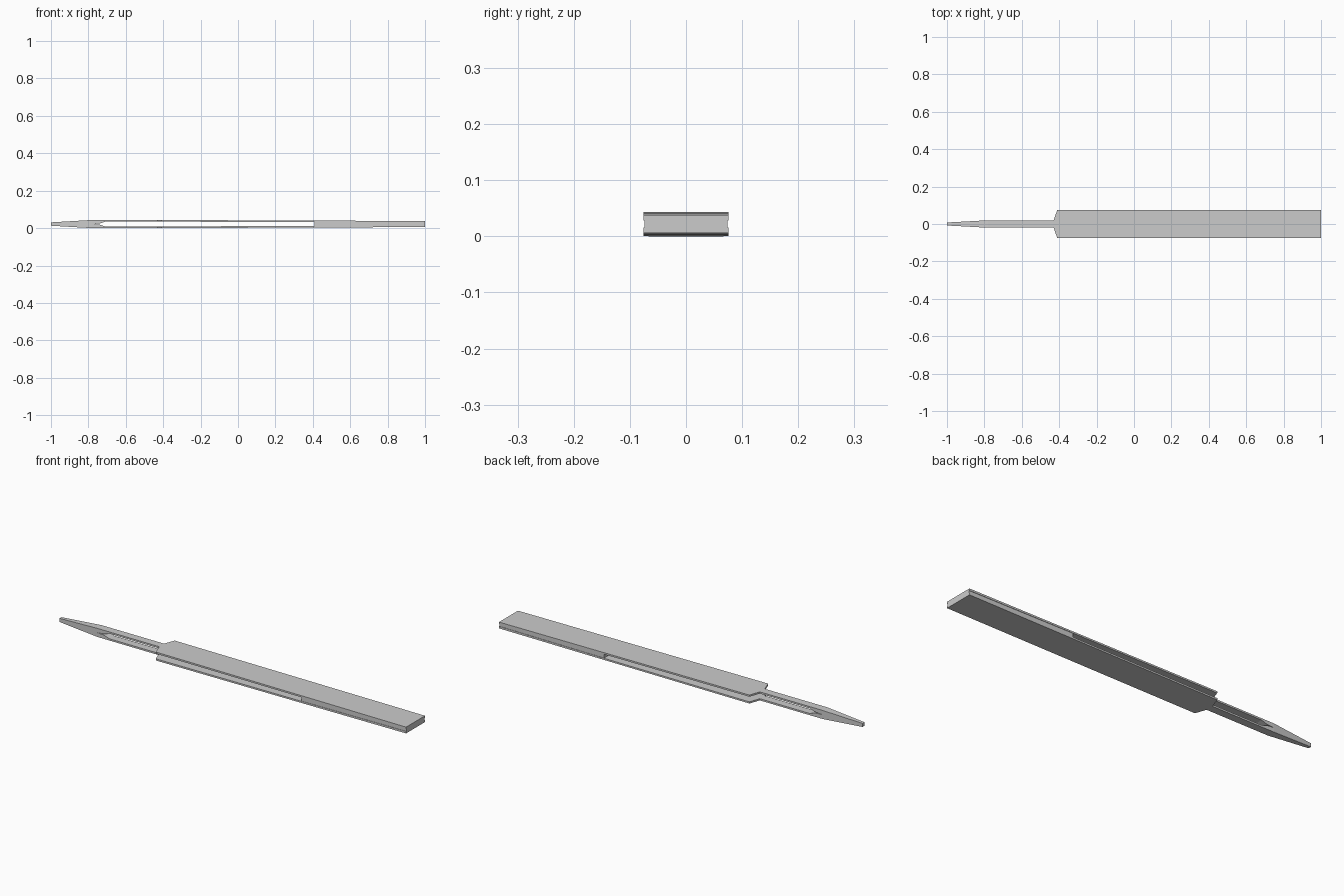
import bpy, bmesh
from mathutils import Vector

if "Cube" in bpy.data.objects:
    bpy.data.objects.remove(bpy.data.objects["Cube"])

MID = 0.0218  # height of the plane the two arms mirror about


def loft(name, stations, side=1):
    """Rectangular sections (x, half width, inner z, outer z) joined along x."""
    bm = bmesh.new()
    rings = []
    for x, w, lo, hi in stations:
        corners = [(-w, lo), (w, lo), (w, hi), (-w, hi)]
        rings.append([bm.verts.new(Vector((x, y, MID + side * z))) for y, z in corners])
    for a, b in zip(rings, rings[1:]):
        for i in range(4):
            j = (i + 1) % 4
            bm.faces.new((a[i], a[j], b[j], b[i]))
    bm.faces.new(rings[0])
    bm.faces.new(rings[-1])
    bmesh.ops.recalc_face_normals(bm, faces=bm.faces)
    mesh = bpy.data.meshes.new(name)
    bm.to_mesh(mesh)
    bm.free()
    obj = bpy.data.objects.new(name, mesh)
    bpy.context.collection.objects.link(obj)
    return obj


# Pointed tip, narrow prong, shoulder, then the long wide grip
arm = [
    (-1.00, 0.008, 0.000, 0.009),
    (-0.78, 0.020, 0.000, 0.0218),
    (-0.74, 0.020, 0.003, 0.0218),
    (-0.71, 0.020, 0.013, 0.0218),
    (-0.43, 0.020, 0.013, 0.0218),
    (-0.41, 0.076, 0.013, 0.0216),
    (0.41, 0.076, 0.010, 0.0185),
    (1.00, 0.076, 0.006, 0.016),
]
loft("upper_arm", arm, 1)
loft("lower_arm", arm, -1)

# Tapered block joining the arms at the rear
loft("rear_spacer", [(0.41, 0.074, -0.010, 0.010), (1.00, 0.074, -0.006, 0.006)])
